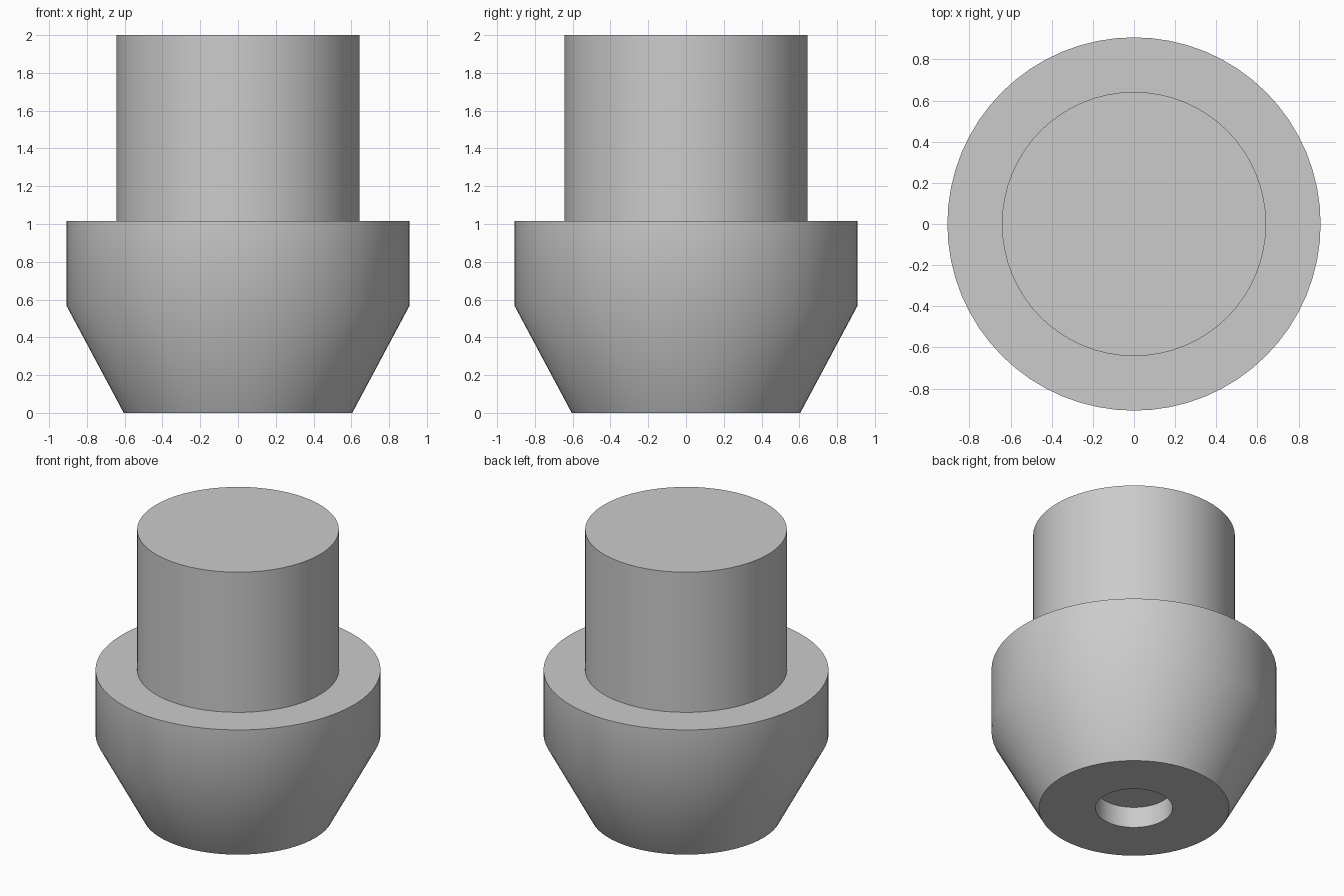
import bpy
import bmesh
import math

SEGMENTS = 64

cube = bpy.data.objects.get("Cube")
if cube:
    bpy.data.objects.remove(cube, do_unlink=True)

# Plain grey for the whole part
grey = bpy.data.materials.new("grey")
grey.use_nodes = True
colour = (0.6, 0.6, 0.6, 1)
grey.diffuse_color = colour
grey.node_tree.nodes["Principled BSDF"].inputs["Base Color"].default_value = colour


def lathe(name, profile, material):
    """Turn a (radius, height) profile around the z axis."""
    bm = bmesh.new()
    verts = [bm.verts.new((r, 0, z)) for r, z in profile]
    edges = [bm.edges.new(pair) for pair in zip(verts, verts[1:])]
    bmesh.ops.spin(bm, geom=verts + edges, cent=(0, 0, 0), axis=(0, 0, 1),
                   angle=math.tau, steps=SEGMENTS)
    bmesh.ops.remove_doubles(bm, verts=bm.verts, dist=0.0001)
    # Close the socket ceiling and the shaft top with flat caps
    rims = [e for e in bm.edges if e.is_boundary]
    bmesh.ops.holes_fill(bm, edges=rims, sides=0)
    bmesh.ops.recalc_face_normals(bm, faces=bm.faces)
    mesh = bpy.data.meshes.new(name)
    bm.to_mesh(mesh)
    bm.free()
    mesh.materials.append(material)
    obj = bpy.data.objects.new(name, mesh)
    bpy.context.collection.objects.link(obj)
    bpy.ops.object.select_all(action='DESELECT')
    obj.select_set(True)
    bpy.context.view_layer.objects.active = obj
    bpy.ops.object.shade_smooth_by_angle(angle=math.radians(30))
    return obj


# Blind socket, tapered base, collar and shaft in one turned solid
lathe("turned_foot", [
    (0.245, 0.147), (0.245, 0),
    (0.605, 0), (0.907, 0.565),
    (0.907, 1.016), (0.642, 1.016),
    (0.642, 2),
], grey)
